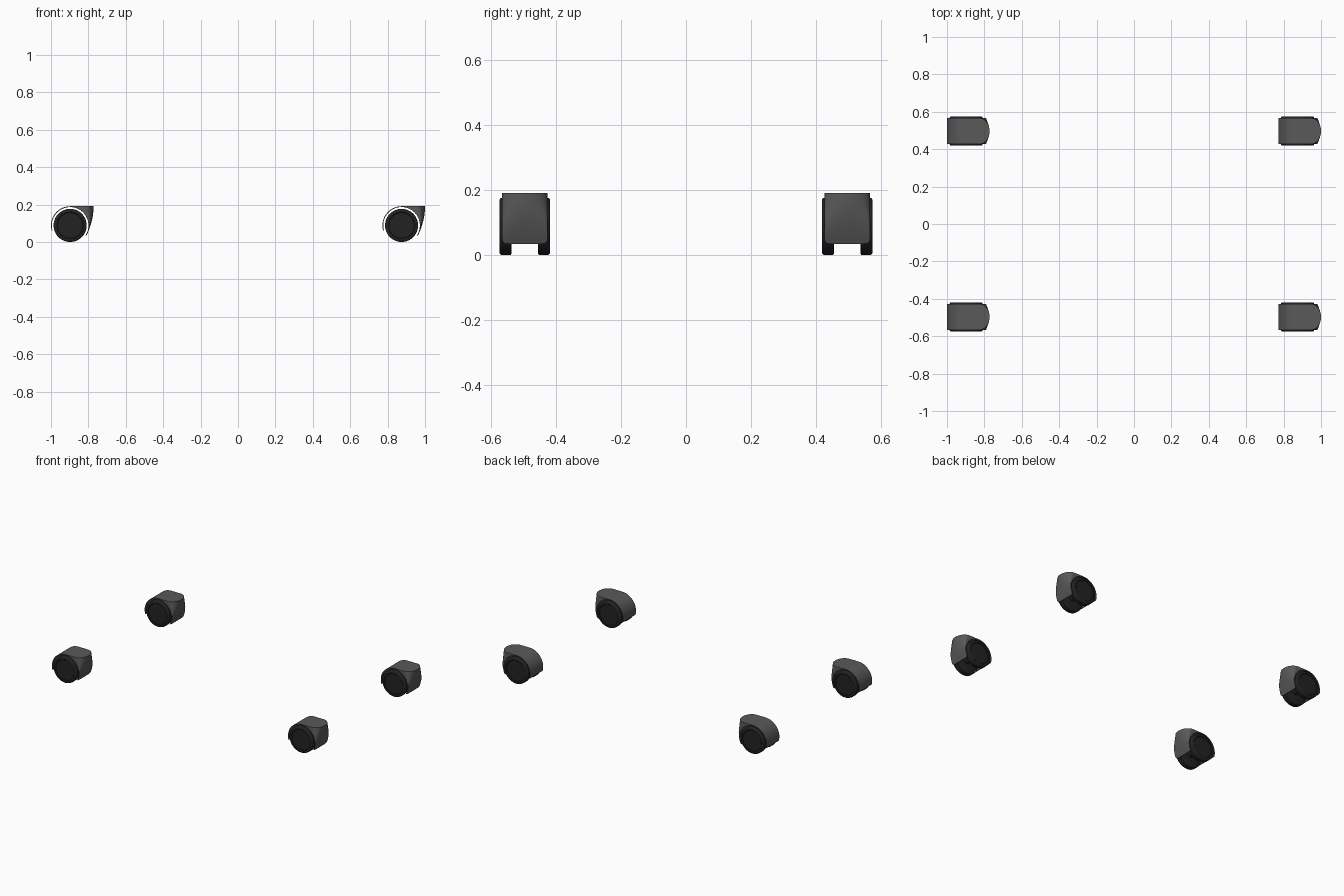
import bpy, bmesh
from math import sin, cos, pi, radians, sqrt

if "Cube" in bpy.data.objects:
    bpy.data.objects.remove(bpy.data.objects["Cube"])

R = 0.0885          # wheel radius, also axle height
R_IN, R_OUT = 0.098, 0.1025   # hood clearance and outer radius
HALF = 0.0695       # hood half width
TOP = R + R_OUT


def material(name, v):
    m = bpy.data.materials.new(name)
    m.diffuse_color = (v, v, v, 1)
    m.use_nodes = True
    m.node_tree.nodes["Principled BSDF"].inputs["Base Color"].default_value = m.diffuse_color
    return m


dark = material("black_rubber", 0.016)
grey = material("grey_plastic", 0.1)


def finish(name, bm, mat, angle):
    bmesh.ops.remove_doubles(bm, verts=bm.verts, dist=1e-6)
    bmesh.ops.recalc_face_normals(bm, faces=bm.faces)
    me = bpy.data.meshes.new(name)
    bm.to_mesh(me)
    bm.free()
    me.materials.append(mat)
    ob = bpy.data.objects.new(name, me)
    bpy.context.collection.objects.link(ob)
    bpy.ops.object.select_all(action='DESELECT')
    ob.select_set(True)
    bpy.context.view_layer.objects.active = ob
    bpy.ops.object.shade_smooth_by_angle(angle=radians(angle))
    return ob


def lathe(name, profile, mat, segs=48):
    # turn an (r, y) profile about the axle
    bm = bmesh.new()
    vs = [bm.verts.new((r, y, 0)) for r, y in profile]
    es = [bm.edges.new(p) for p in zip(vs, vs[1:])]
    bmesh.ops.spin(bm, geom=vs + es, cent=(0, 0, 0), axis=(0, 1, 0),
                   angle=2 * pi, steps=segs)
    return finish(name, bm, mat, 30)


# Front of the hood: (height, reach at the middle, how far the sides fall back)
FRONT = [(0.035, 0.088, 0.001), (0.06, 0.099, 0.001), (0.0885, 0.109, 0.005),
         (0.115, 0.1165, 0.013), (0.14, 0.1215, 0.025), (0.165, 0.1245, 0.040),
         (TOP, 0.1255, 0.055)]


def hood_section(t):
    # closed xz outline at the sideways position t in -1..1
    fall = 1 - sqrt(max(0, 1 - t * t))
    lift = 0.010 * abs(t) ** 16
    pts = []
    a0, a1 = radians(196), -radians(33) + lift / R_IN
    for i in range(33):
        a = a0 + (a1 - a0) * i / 32
        pts.append((R_IN * cos(a), R + R_IN * sin(a)))
    for i, (z, x, d) in enumerate(FRONT):
        pts.append((x - d * fall + (lift * 0.5 if i == 0 else 0),
                    z + (lift if i == 0 else 0)))
    for i in range(19):
        a = radians(90 + 106 * i / 18)
        pts.append((R_OUT * cos(a), R + R_OUT * sin(a)))
    return pts


def make_hood():
    bm = bmesh.new()
    rings = []
    for k in range(21):
        t = sin(pi * (k / 20 - 0.5))
        rings.append([bm.verts.new((x, t * HALF, z - R))
                      for x, z in hood_section(t)])
    n = len(rings[0])
    for a, b in zip(rings, rings[1:]):
        for i in range(n):
            j = (i + 1) % n
            bm.faces.new((a[i], a[j], b[j], b[i]))
    bm.faces.new(rings[0])
    bm.faces.new(rings[-1])
    return finish("caster_hood", bm, grey, 35)


# One caster: two wheels, axle and hood
WHEEL = [(0, .0760), (.068, .0760), (.071, .0785), (.080, .0785),
         (.0845, .0768), (.0875, .0735), (R, .069), (R, .046),
         (.087, .0425), (.084, .041), (0, .041)]
parts = [
    lathe("caster_wheel_outer", WHEEL, dark),
    lathe("caster_wheel_inner", [(r, -y) for r, y in WHEEL], dark),
    lathe("caster_axle", [(0, -.045), (.02, -.045), (.02, .045), (0, .045)], dark, 24),
    make_hood(),
]

# Repeat at the four corners, all trailing the same way
places = [(x, y) for x in (-0.8975, 0.8745) for y in (-0.497, 0.497)]
for k, (x, y) in enumerate(places):
    for src in parts:
        ob = src
        if k:
            ob = src.copy()
            bpy.context.collection.objects.link(ob)
        ob.location = (x, y, R)
